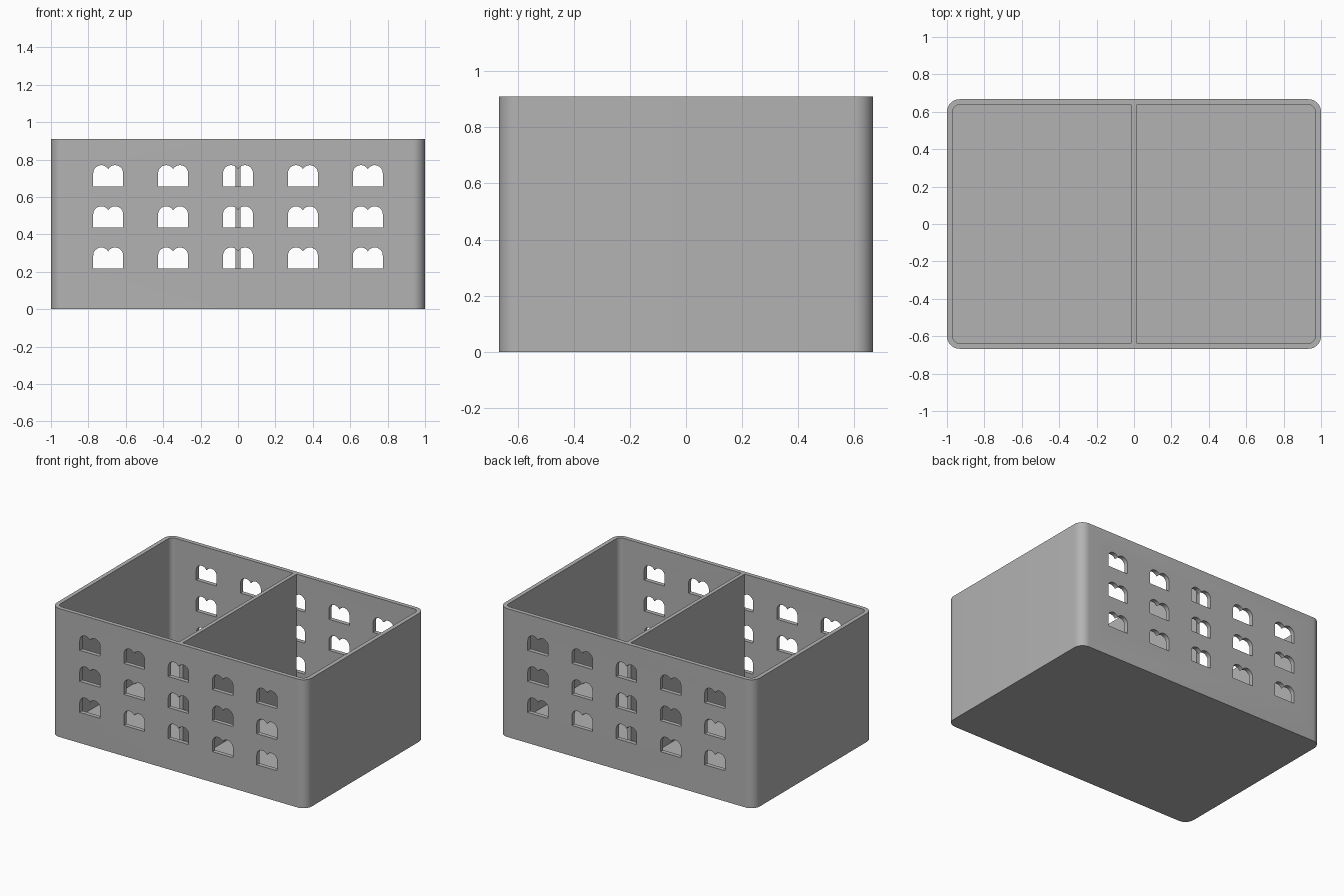
import bpy, bmesh, math

if "Cube" in bpy.data.objects:
    bpy.data.objects.remove(bpy.data.objects["Cube"])

W, D, H = 1.0, 0.667, 0.91        # half width, half depth, height
WALL, FLOOR, R = 0.03, 0.03, 0.067

grey = bpy.data.materials.new("plain grey")
grey.diffuse_color = (0.45, 0.45, 0.45, 1)
grey.use_nodes = True
grey.node_tree.nodes["Principled BSDF"].inputs["Base Color"].default_value = grey.diffuse_color


def make_object(name, bm):
    bmesh.ops.recalc_face_normals(bm, faces=bm.faces)
    mesh = bpy.data.meshes.new(name)
    bm.to_mesh(mesh)
    bm.free()
    mesh.materials.append(grey)
    ob = bpy.data.objects.new(name, mesh)
    bpy.context.collection.objects.link(ob)
    return ob


def rounded_ring(bm, inset, z, seg=10):
    """Loop of vertices round a rectangle with rounded corners."""
    r = R - inset
    ring = []
    for k, (sx, sy) in enumerate([(1, 1), (-1, 1), (-1, -1), (1, -1)]):
        for i in range(seg + 1):
            a = math.pi / 2 * (k + i / seg)
            ring.append(bm.verts.new((sx * (W - R) + r * math.cos(a),
                                      sy * (D - R) + r * math.sin(a), z)))
    return ring


# Open box: outer wall, rim, inner wall and floor
bm = bmesh.new()
rings = [rounded_ring(bm, i, z) for i, z in
         [(0, 0), (0, H), (WALL, H), (WALL, FLOOR)]]
for a, b in zip(rings, rings[1:]):
    n = len(a)
    for i in range(n):
        j = (i + 1) % n
        bm.faces.new((a[i], a[j], b[j], b[i]))
bm.faces.new(rings[0])
bm.faces.new(rings[-1])
box = make_object("box", bm)

# Twin-arched window outline, relative to the middle of its sill
LOBE, OFF, TOP = 0.043, 0.037, 0.113
notch = math.acos(OFF / LOBE)
right = [(OFF + LOBE * math.cos(a), TOP - LOBE + LOBE * math.sin(a))
         for a in [(math.pi - notch) * i / 14 for i in range(15)]]
left = [(-x, z) for x, z in reversed(right[:-1])]
outline = [(-0.08, 0), (0.08, 0)] + right + left

# Window cutters run through both the front and the back wall
bm = bmesh.new()
for col in range(-2, 3):
    for row in range(3):
        cx, cz = col * 0.347, 0.217 + row * 0.22
        f = bm.faces.new([bm.verts.new((cx + x, -1, cz + z)) for x, z in outline])
        ext = bmesh.ops.extrude_face_region(bm, geom=[f], use_keep_orig=True)
        bmesh.ops.translate(bm, vec=(0, 2, 0), verts=[
            v for v in ext["geom"] if isinstance(v, bmesh.types.BMVert)])
cutter = make_object("window_cutter", bm)
cutter.hide_render = True
cutter.hide_viewport = False

mod = box.modifiers.new("windows", 'BOOLEAN')
mod.object = cutter
mod.operation = 'DIFFERENCE'
mod.solver = 'EXACT'
bpy.context.view_layer.objects.active = box
box.select_set(True)
bpy.ops.object.modifier_apply(modifier=mod.name)
bpy.data.objects.remove(cutter)
bpy.ops.object.shade_smooth_by_angle(angle=math.radians(30))

# Middle divider, level with the rim
bm = bmesh.new()
bmesh.ops.create_cube(bm, size=1)
bmesh.ops.scale(bm, vec=(0.027, 2 * (D - WALL), H - FLOOR), verts=bm.verts)
bmesh.ops.translate(bm, vec=(0, 0, (H + FLOOR) / 2), verts=bm.verts)
make_object("divider", bm)
